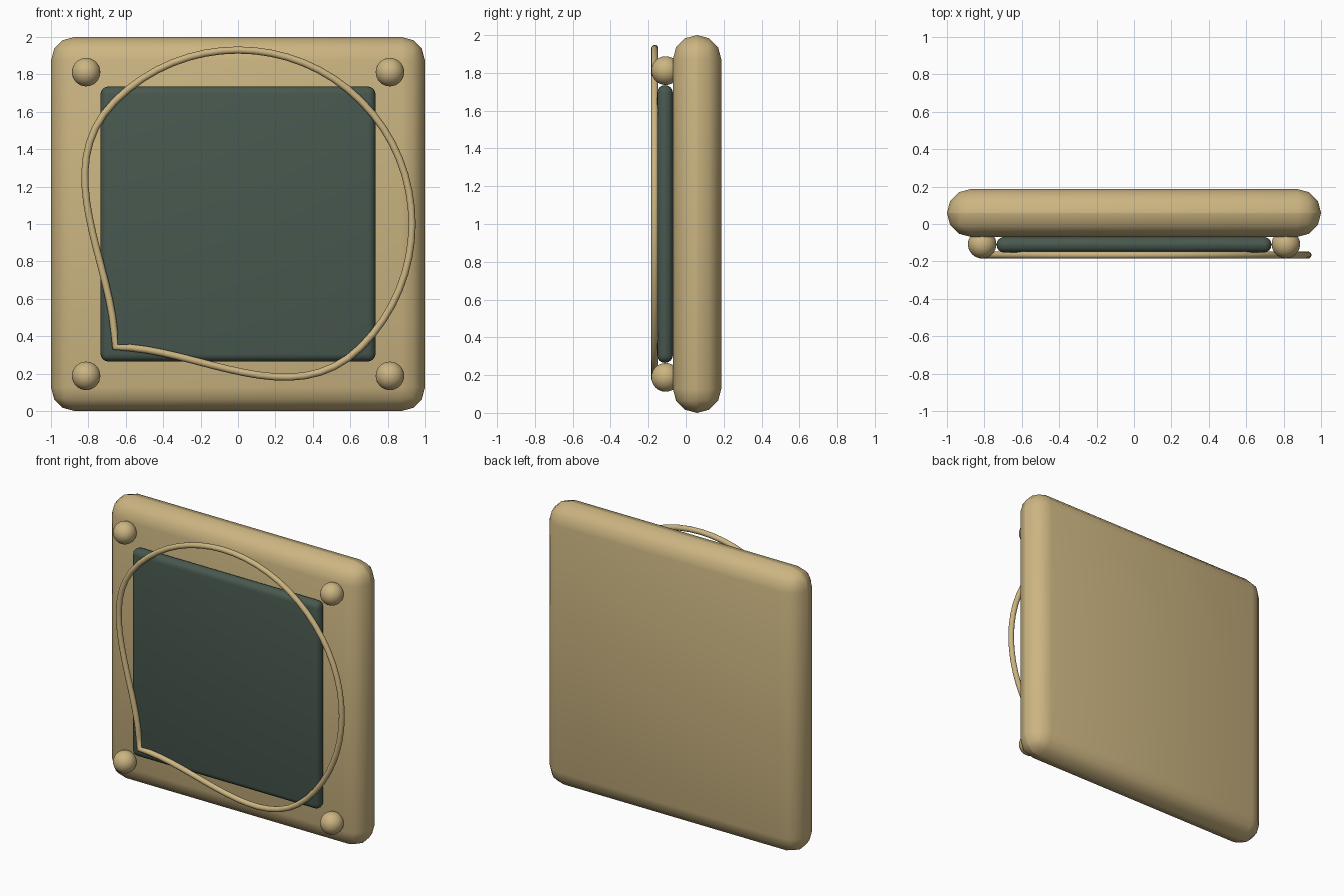
import bpy
import bmesh
import math
from mathutils import Vector

if "Cube" in bpy.data.objects:
    bpy.data.objects.remove(bpy.data.objects["Cube"])


def material(name, rgb):
    mat = bpy.data.materials.new(name)
    mat.diffuse_color = (*rgb, 1)
    mat.use_nodes = True
    mat.node_tree.nodes["Principled BSDF"].inputs["Base Color"].default_value = mat.diffuse_color
    return mat


TAN = material("tan", (0.60, 0.46, 0.22))
SLATE = material("dark green slate", (0.065, 0.098, 0.078))


def add_mesh(name, bm, mat):
    mesh = bpy.data.meshes.new(name)
    bm.to_mesh(mesh)
    bm.free()
    for poly in mesh.polygons:
        poly.use_smooth = True
    mesh.materials.append(mat)
    obj = bpy.data.objects.new(name, mesh)
    bpy.context.collection.objects.link(obj)
    return obj


def rounded_slab(name, size, centre, radius, segments, mat):
    bm = bmesh.new()
    bmesh.ops.create_cube(bm, size=1)
    bmesh.ops.scale(bm, vec=size, verts=bm.verts)
    bmesh.ops.bevel(bm, geom=bm.edges[:], offset=radius, segments=segments,
                    profile=0.5, affect='EDGES')
    obj = add_mesh(name, bm, mat)
    obj.location = centre
    return obj


# Thick rounded board and the thin writing panel on its front
rounded_slab("frame", (2, 0.256, 2), (0, 0.059, 1), 0.127, 3, TAN)
rounded_slab("panel", (1.47, 0.084, 1.47), (0, -0.111, 1), 0.041, 4, SLATE)

# Round knobs at the four corners
for side, sx in (("left", -1), ("right", 1)):
    for level, sz in (("bottom", -1), ("top", 1)):
        bm = bmesh.new()
        bmesh.ops.create_uvsphere(bm, u_segments=32, v_segments=16, radius=0.076)
        knob = add_mesh(f"knob_{level}_{side}", bm, TAN)
        knob.location = (sx * 0.812, -0.108, 1 + sz * 0.812)

# Cord loop: a circle turned 45 degrees, with a sharp corner at the lower left
R = 0.93
HANDLE = R * 0.5523
curve = bpy.data.curves.new("cord", 'CURVE')
curve.dimensions = '3D'
curve.bevel_depth = 0.019
curve.bevel_resolution = 4
curve.resolution_u = 16
spline = curve.splines.new('BEZIER')
spline.bezier_points.add(3)
spline.use_cyclic_u = True
knots = []
for i in range(4):
    a = math.radians(-135 + 90 * i)
    knots.append((Vector((R * math.cos(a), 0, R * math.sin(a))),
                  Vector((-math.sin(a), 0, math.cos(a)))))
for i, (point, (pos, tangent)) in enumerate(zip(spline.bezier_points, knots)):
    point.handle_left_type = point.handle_right_type = 'FREE'
    point.co = pos
    if i == 0:
        point.handle_left = pos.lerp(knots[3][0], 1 / 3)
        point.handle_right = pos.lerp(knots[1][0], 1 / 3)
    else:
        point.handle_left = pos - tangent * HANDLE
        point.handle_right = pos + tangent * HANDLE
curve.materials.append(TAN)
cord = bpy.data.objects.new("cord", curve)
cord.location = (0, -0.166, 1)
bpy.context.collection.objects.link(cord)
bpy.context.view_layer.objects.active = cord
cord.select_set(True)
bpy.ops.object.convert(target='MESH')
bpy.ops.object.shade_smooth()
